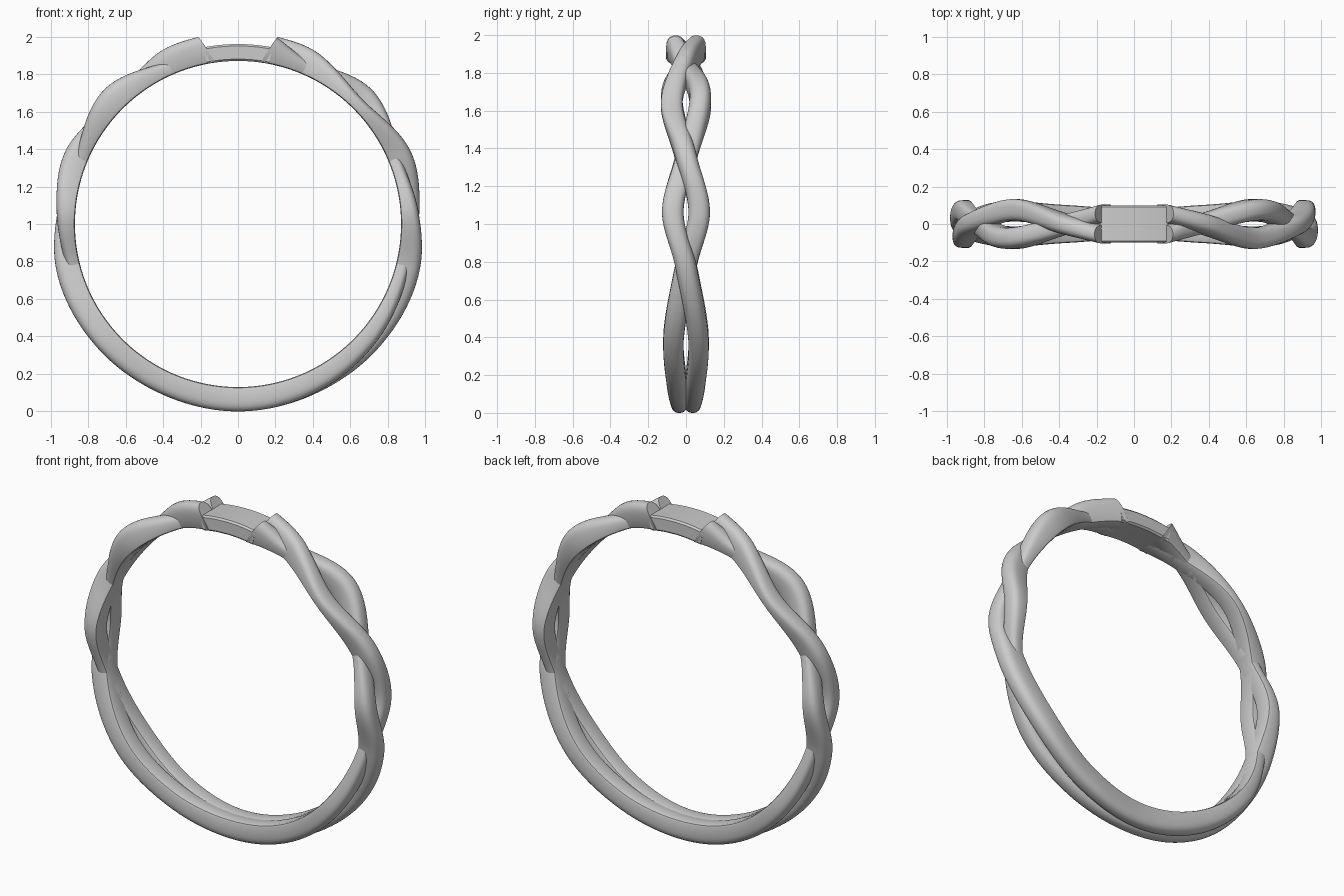
import bpy, bmesh
from math import radians, sin, cos, pi

if "Cube" in bpy.data.objects:
    bpy.data.objects.remove(bpy.data.objects["Cube"])

INNER = 0.87          # finger hole radius
CENTRE_Z = 1.0


def sample(keys, t):
    """Smooth (Catmull-Rom) value of the key rows (angle, y, outer radius, half width)."""
    n = len(keys)
    i = 0
    while i < n - 2 and t < keys[i + 1][0]:
        i += 1
    a, b = keys[i], keys[i + 1]
    p, q = keys[max(i - 1, 0)], keys[min(i + 2, n - 1)]
    h = b[0] - a[0]
    u = (t - a[0]) / h
    out = []
    for k in range(1, 4):
        ma = (b[k] - p[k]) / (b[0] - p[0]) * h
        mb = (q[k] - a[k]) / (q[0] - a[0]) * h
        if i == n - 2:
            mb = 0          # level where the two halves meet at the bottom
        out.append((2*u**3 - 3*u**2 + 1) * a[k] + (u**3 - 2*u**2 + u) * ma
                   + (3*u**2 - 2*u**3) * b[k] + (u**3 - u**2) * mb)
    return out


def strand_section(y, outer, hw):
    """Rounded outside, flat inside."""
    mid = INNER + 0.5 * (outer - INNER)
    pts = []
    for k in range(17):
        a = pi * k / 16
        c, s = cos(a), max(sin(a), 0)
        sign = 1 if c > 0 else -1
        pts.append((y + hw * sign * abs(c) ** 0.8, mid + (outer - mid) * s ** 0.8))
    e = 0.014
    pts += [(y - hw, INNER + e), (y - hw + e * .3, INNER + e * .3), (y - hw + e, INNER),
            (y + hw - e, INNER), (y + hw - e * .3, INNER + e * .3), (y + hw, INNER + e)]
    return pts


def sweep(name, rings, turn=1):
    """Loft rings of (y, r, angle); turn=-1 spins the part half a turn about z."""
    bm = bmesh.new()
    loops = [[bm.verts.new((turn * r * cos(radians(a)), turn * y,
                            CENTRE_Z + r * sin(radians(a)))) for y, r, a in ring]
             for ring in rings]
    n = len(loops[0])
    for l0, l1 in zip(loops, loops[1:]):
        for k in range(n):
            bm.faces.new((l0[k], l0[(k + 1) % n], l1[(k + 1) % n], l1[k]))
    bm.faces.new(loops[0])
    bm.faces.new(loops[-1])
    bmesh.ops.recalc_face_normals(bm, faces=bm.faces)
    mesh = bpy.data.meshes.new(name)
    bm.to_mesh(mesh)
    bm.free()
    ob = bpy.data.objects.new(name, mesh)
    bpy.context.collection.objects.link(ob)
    bpy.ops.object.select_all(action='DESELECT')
    ob.select_set(True)
    bpy.context.view_layer.objects.active = ob
    bpy.ops.object.shade_smooth_by_angle(angle=radians(35))


# strand paths on the right half: angle, y, outer radius, half width
over_strand = [(82, .055, 1.02, .05), (67, 0, 1.01, .054), (45, -.076, .94, .057),
               (22.5, 0, 1.0, .057), (4, .07, .97, .057), (-14, 0, .945, .057),
               (-40, -.065, .97, .054), (-65, -.05, .99, .052), (-90, -.035, 1.0, .046)]
under_strand = [(82, -.055, 1.015, .05), (67, 0, .95, .054), (45, .076, 1.012, .057),
                (22.5, 0, .94, .057), (4, -.07, .965, .057), (-14, 0, 1.0, .057),
                (-40, .065, 1.0, .054), (-65, .05, .995, .052), (-90, .035, 1.0, .046)]

for label, keys in (("over_strand", over_strand), ("under_strand", under_strand)):
    rings = []
    for i in range(101):
        t = 82 - 172 * i / 100
        skew = max(0, (t - 60) / 22) * 3.4      # slanted top end
        rings.append([(y, r, t - skew * (r - INNER) / 0.13)
                      for y, r in strand_section(*sample(keys, t))])
    sweep(label + "_right", rings)
    sweep(label + "_left", rings, -1)

# curved plate bridging the strand ends at the top
W, T, C = 0.1, 0.96, 0.01
plate = [(W, T - C), (W - C, T), (C - W, T), (-W, T - C),
         (-W, INNER + C), (C - W, INNER), (W - C, INNER), (W, INNER + C)]
sweep("top_plate", [[(y, r, 79 + 22 * i / 16) for y, r in plate] for i in range(17)])
